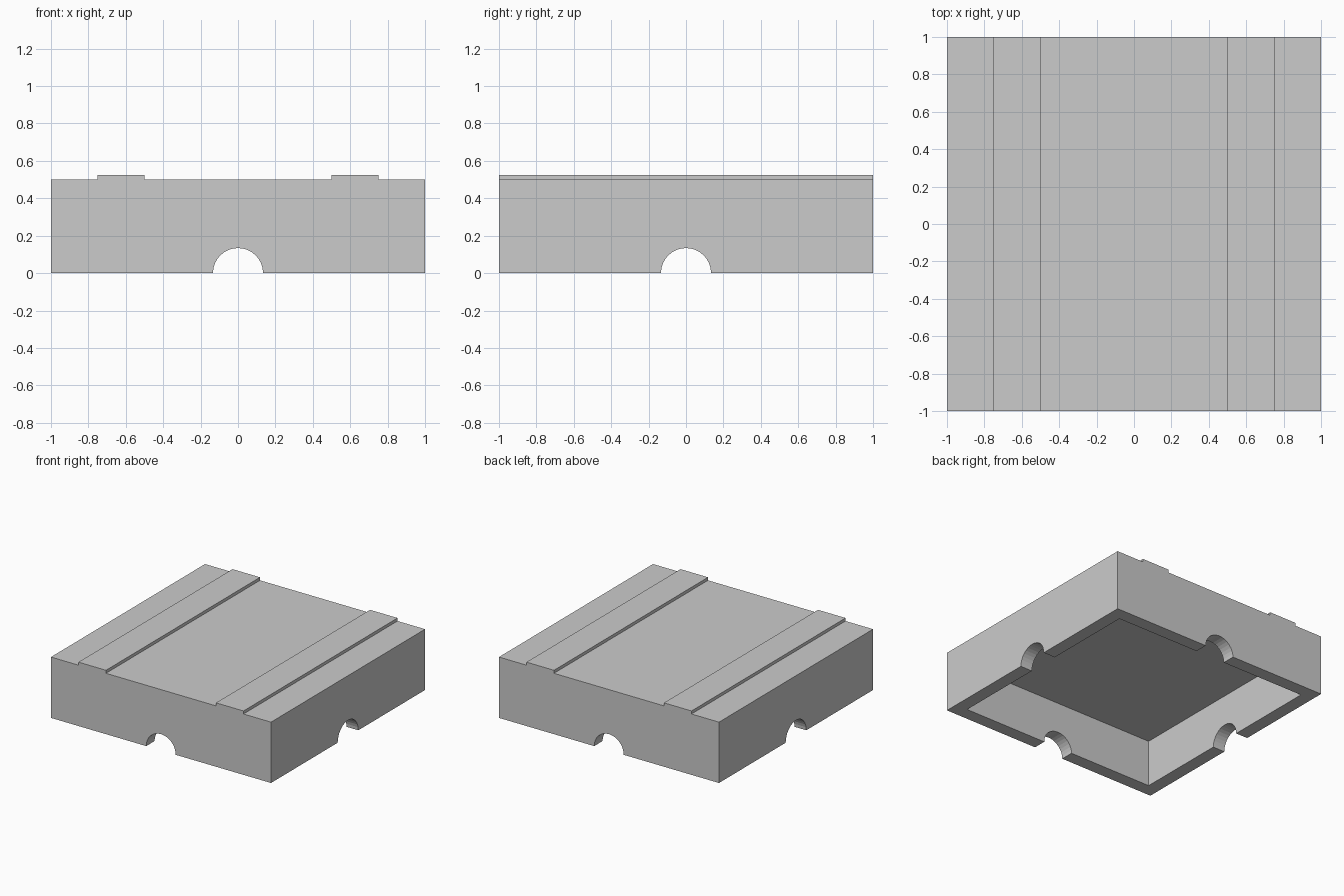
import bpy
import bmesh
from math import radians

if "Cube" in bpy.data.objects:
    bpy.data.objects.remove(bpy.data.objects["Cube"])

HALF, HEIGHT, RIDGE = 1.0, 0.5, 0.525
WALL, CAVITY, HOLE_R = 0.108, 0.385, 0.134


def extruded_profile(name, points):
    """Extrude an x-z profile along the full depth in y."""
    bm = bmesh.new()
    face = bm.faces.new([bm.verts.new((x, -HALF, z)) for x, z in points])
    ret = bmesh.ops.extrude_face_region(bm, geom=[face])
    verts = [v for v in ret["geom"] if isinstance(v, bmesh.types.BMVert)]
    bmesh.ops.translate(bm, verts=verts, vec=(0, 2 * HALF, 0))
    bmesh.ops.recalc_face_normals(bm, faces=bm.faces)
    mesh = bpy.data.meshes.new(name)
    bm.to_mesh(mesh)
    bm.free()
    obj = bpy.data.objects.new(name, mesh)
    bpy.context.collection.objects.link(obj)
    return obj


def cut(target, cutter):
    """Subtract the cutter, apply the result and discard the cutter."""
    cutter.hide_render = True
    mod = target.modifiers.new("cut", 'BOOLEAN')
    mod.operation, mod.solver, mod.object = 'DIFFERENCE', 'EXACT', cutter
    bpy.context.view_layer.objects.active = target
    bpy.ops.object.modifier_apply(modifier=mod.name)
    bpy.data.objects.remove(cutter)


# Block with two raised strips running front to back
right = [(0.5, HEIGHT), (0.5, RIDGE), (0.75, RIDGE), (0.75, HEIGHT),
         (HALF, HEIGHT), (HALF, 0)]
left = [(-x, z) for x, z in reversed(right)]
base = extruded_profile("hollow_base", left + right)

# Open cavity underneath
inner = 2 * (HALF - WALL)
bpy.ops.mesh.primitive_cube_add(size=1, location=(0, 0, CAVITY - 0.5))
cavity = bpy.context.object
cavity.name = "cavity_cutter"
cavity.scale = (inner, inner, 1)
cut(base, cavity)

# Half-round notch in the middle of each wall
for rot in ((radians(90), 0, 0), (0, radians(90), 0)):
    bpy.ops.mesh.primitive_cylinder_add(vertices=32, radius=HOLE_R, depth=3,
                                        rotation=rot)
    notch = bpy.context.object
    notch.name = "notch_cutter"
    cut(base, notch)
